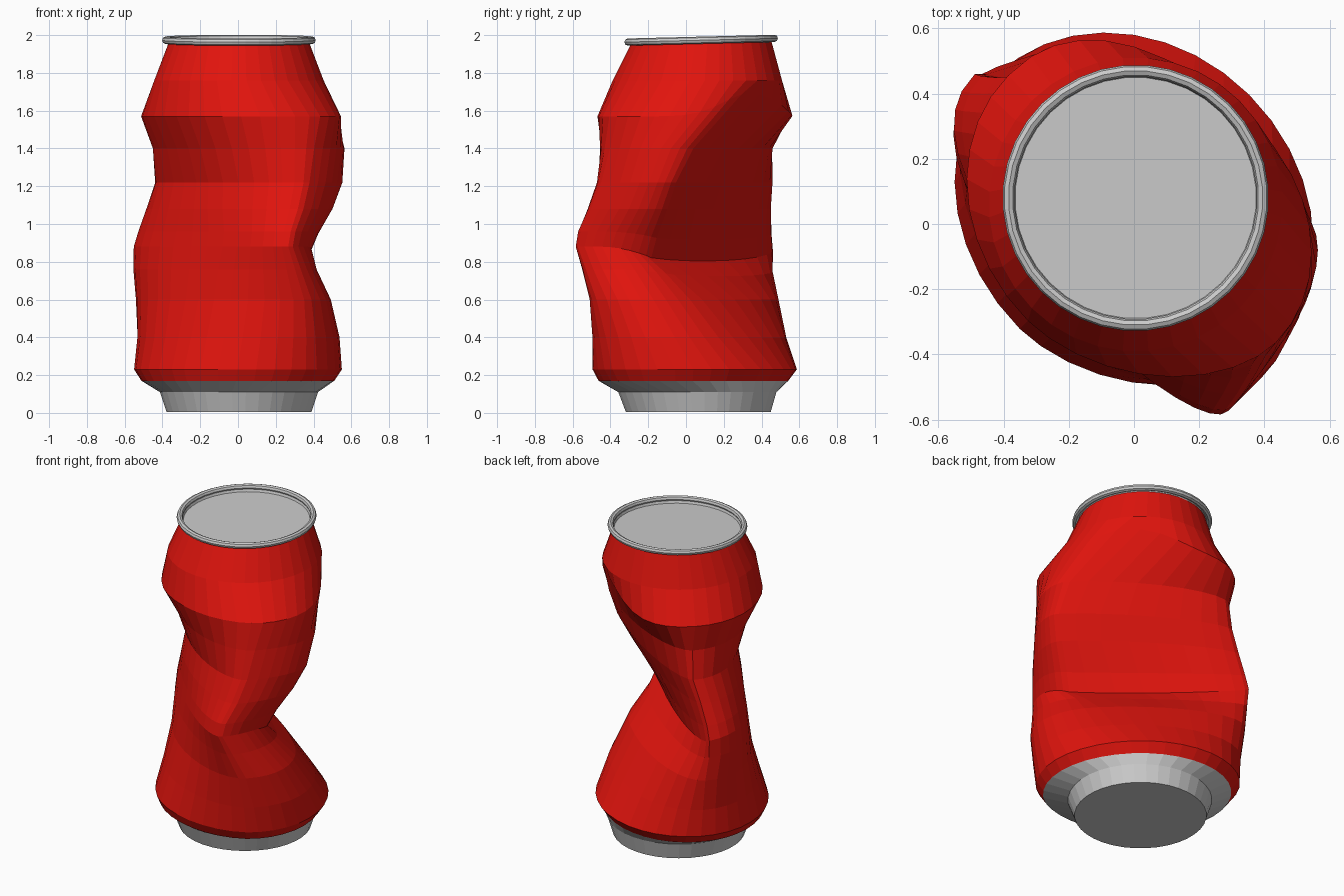
import bpy, bmesh
from math import sin, cos, pi, sqrt

if "Cube" in bpy.data.objects:
    bpy.data.objects.remove(bpy.data.objects["Cube"])

SEG = 36
S = sqrt(0.5)

red = bpy.data.materials.new("red_paint")
red.diffuse_color = (0.75, 0.007, 0.004, 1)
red.use_nodes = True
red.node_tree.nodes["Principled BSDF"].inputs["Base Color"].default_value = red.diffuse_color


def loft(name, rings, mat=None, cap_start=False, cap_end=False, closed=False):
    """Skin a list of rings of points, bottom to top, with flat quads."""
    bm = bmesh.new()
    vs = [[bm.verts.new(p) for p in r] for r in rings]
    pairs = list(zip(vs, vs[1:])) + ([(vs[-1], vs[0])] if closed else [])
    for a, b in pairs:
        for i in range(SEG):
            j = (i + 1) % SEG
            bm.faces.new((a[i], a[j], b[j], b[i]))
    if cap_start:
        bm.faces.new(vs[0][::-1])
    if cap_end:
        bm.faces.new(vs[-1])
    me = bpy.data.meshes.new(name)
    bm.to_mesh(me)
    bm.free()
    ob = bpy.data.objects.new(name, me)
    bpy.context.collection.objects.link(ob)
    if mat:
        me.materials.append(mat)
    return ob


def hat(z, mid, width):
    return max(0, 1 - abs(z - mid) / width)


def crushed_ring(z, up, wa, un, wp, ub, wn, ud):
    """Four elliptical quarters along the diagonals u=(1,1) and w=(-1,1)."""
    # roundness of each quarter: above 1 is flatter, below 1 is boxier
    quarter = (1 + 0.4 * hat(z, 1.1, 0.6) - 0.2 * hat(z, 1.57, 0.1),
               1 - 0.15 * hat(z, 0.8, 0.35),
               1.12 - 0.2 * hat(z, 0.92, 0.25),
               1 + 0.1 * hat(z, 0.9, 0.25) - 0.12 * hat(z, 0.5, 0.25))
    pts = []
    for i in range(SEG):
        t = 2 * pi * i / SEG
        c, s = cos(t), sin(t)
        cu, w_end = (ub, wp) if s >= 0 else (ud, wn)
        cw, u_end = (wa, up) if c >= 0 else (0.02, un)
        p = quarter[i * 4 // SEG]
        u = cu + (u_end - cu) * abs(c) ** p
        w = cw + (w_end - cw) * abs(s) ** p
        # shoulder crease rises and waist fold sags on the dented side
        dz = 0.12 * hat(z, 1.57, 0.1) * max(0, cos(t - 0.1)) ** 8
        dz -= 0.08 * hat(z, 0.87, 0.2) * max(0, cos(t - 0.5)) ** 2
        pts.append(((u - w) * S, (u + w) * S, z + dz))
    return pts


def round_ring(r, z, cy=0.08, tilt=0.0):
    return [(r * cos(a) + 0.005, cy + r * sin(a), z + tilt * r * sin(a))
            for a in (2 * pi * i / SEG + pi / 4 for i in range(SEG))]


# crushed wall: z, u+, its w, u-, w+, its u, w-, its u
wall = [
    (0.17, 0.49, 0.03, -0.45, 0.57, 0.02, -0.53, 0.02),
    (0.23, 0.53, 0.03, -0.475, 0.62, 0.02, -0.57, 0.02),
    (0.40, 0.43, -0.08, -0.425, 0.625, 0.01, -0.59, -0.01),
    (0.60, 0.30, -0.18, -0.37, 0.65, 0.00, -0.61, -0.06),
    (0.76, 0.18, -0.27, -0.345, 0.66, -0.02, -0.61, -0.14),
    (0.88, 0.11, -0.37, -0.33, 0.67, -0.02, -0.61, -0.20),
    (0.96, 0.16, -0.38, -0.32, 0.65, -0.01, -0.61, -0.18),
    (1.08, 0.26, -0.40, -0.31, 0.615, 0.02, -0.60, -0.11),
    (1.22, 0.335, -0.41, -0.29, 0.58, 0.06, -0.585, -0.05),
    (1.40, 0.395, -0.34, -0.35, 0.56, 0.06, -0.57, 0.00),
    (1.57, 0.475, -0.06, -0.44, 0.595, 0.05, -0.565, 0.05),
]
body = [crushed_ring(*k) for k in wall]
loft("can_body", body + [round_ring(0.45, 1.76, 0.06), round_ring(0.375, 1.955, tilt=0.02)], red)

# silver base, joined to the lowest wall ring
loft("can_base", [round_ring(0.385, 0.005, 0.065), round_ring(0.42, 0.11, 0.06), body[0]],
     cap_start=True)

# rolled rim, slightly tilted
rim = [round_ring(0.39 + 0.018 * cos(a), 1.973 + 0.019 * sin(a), tilt=0.025)
       for a in (2 * pi * k / 8 for k in range(8))]
loft("can_rim", rim, closed=True)

# recessed lid
loft("can_lid", [round_ring(0.378, 1.972, tilt=0.025), round_ring(0.37, 1.95, tilt=0.025)],
     cap_end=True)
